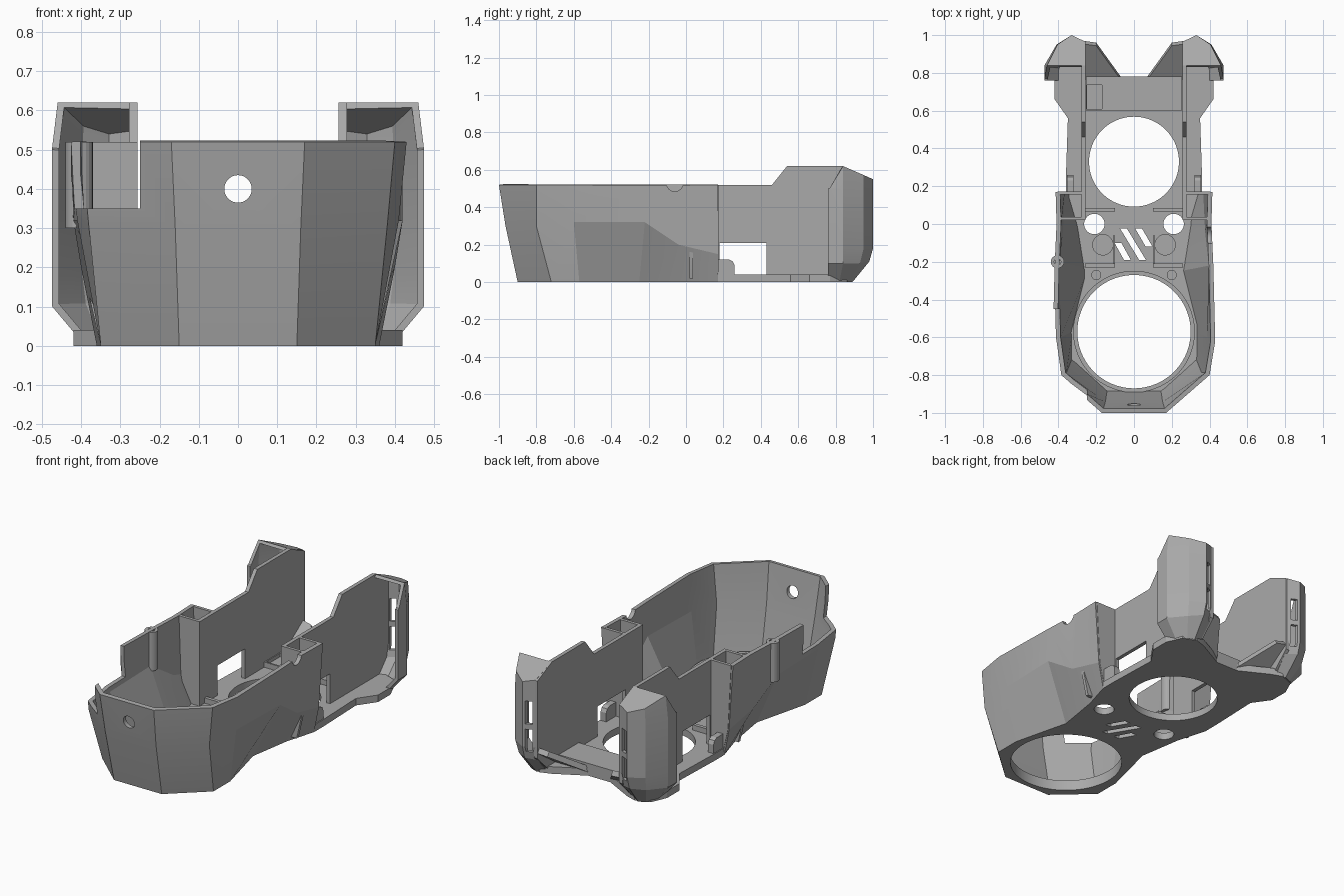
import bpy, bmesh, math
from mathutils import Matrix, Vector

cube = bpy.data.objects.get("Cube")
if cube:
    bpy.data.objects.remove(cube, do_unlink=True)

grey = bpy.data.materials.new("plain grey")
grey.use_nodes = True
grey.diffuse_color = (0.4, 0.4, 0.4, 1)
grey.node_tree.nodes["Principled BSDF"].inputs["Base Color"].default_value = (0.4, 0.4, 0.4, 1)


def add(name, bm):
    me = bpy.data.meshes.new(name)
    bm.to_mesh(me)
    bm.free()
    me.materials.append(grey)
    ob = bpy.data.objects.new(name, me)
    bpy.context.collection.objects.link(ob)
    return ob


def modify(ob, kind, **settings):
    mod = ob.modifiers.new(kind.title(), kind)
    for key, value in settings.items():
        setattr(mod, key, value)
    bpy.context.view_layer.objects.active = ob
    bpy.ops.object.modifier_apply(modifier=mod.name)
    return ob


def mirror(ob):
    return modify(ob, "MIRROR", use_mirror_merge=False)


def prism(name, pts, axis, lo, hi):
    """Extrude a 2D outline along an axis; the outline uses the other two axes in order."""
    bm = bmesh.new()

    def place(p, d):
        c = list(p)
        c.insert("xyz".index(axis), d)
        return bm.verts.new(c)
    a = [place(p, lo) for p in pts]
    b = [place(p, hi) for p in pts]
    bm.faces.new(a)
    bm.faces.new(b[::-1])
    for i in range(len(a)):
        j = (i + 1) % len(a)
        bm.faces.new((a[j], a[i], b[i], b[j]))
    bmesh.ops.recalc_face_normals(bm, faces=bm.faces)
    return add(name, bm)


def box(name, x, y, z):
    return prism(name, [(x[0], y[0]), (x[1], y[0]), (x[1], y[1]), (x[0], y[1])], "z", *z)


def disc(name, centre, r, axis, lo, hi, n=48):
    pts = [(centre[0] + r * math.cos(2 * math.pi * i / n),
            centre[1] + r * math.sin(2 * math.pi * i / n)) for i in range(n)]
    return prism(name, pts, axis, lo, hi)


def cut(ob, *cutters):
    for c in cutters:
        c.hide_render = True
        modify(ob, "BOOLEAN", operation="DIFFERENCE", solver="EXACT", object=c)
        bpy.data.objects.remove(c, do_unlink=True)
    return ob


def sheet(name, rows, inside, thick, caps=()):
    """Loft open rows of points into a skin and thicken it towards a point inside."""
    bm = bmesh.new()
    grid = [[bm.verts.new(p) for p in row] for row in rows]
    for lower, upper in zip(grid, grid[1:]):
        for i in range(len(lower) - 1):
            bm.faces.new((lower[i], lower[i + 1], upper[i + 1], upper[i]))
    for count, extra in caps:
        bm.faces.new(grid[-1][:count] + [bm.verts.new(p) for p in extra])
    bmesh.ops.recalc_face_normals(bm, faces=bm.faces)
    bm.faces.ensure_lookup_table()
    f = bm.faces[0]
    if f.normal.dot(f.calc_center_median() - Vector(inside)) < 0:
        bmesh.ops.reverse_faces(bm, faces=bm.faces)
    return modify(add(name, bm), "SOLIDIFY", thickness=thick, offset=-1, use_even_offset=True)


def both(half):
    """Complete an outline running front to back on the +x side with its mirror image."""
    return [(-p[0], *p[1:]) for p in reversed(half)] + list(half)


# Faceted front shell, with a waist low on the sides
bottom = [(.15, -.9, 0), (.35, -.72, 0), (.35, -.57, 0), (.27, -.25, 0), (.31, 0, 0), (.36, .17, 0)]
middle = [(.16, -.965, .3), (.38, -.8, .3), (.41, -.6, .32), (.42, -.22, .32), (.4, -.04, .2), (.39, .17, .15)]
rim = [(.17, -1, .52), (.4, -.8, .52), (.43, -.62, .52), (.42, -.22, .52), (.41, 0, .52), (.415, .17, .52)]
shell = sheet("front_shell", [both(bottom), both(middle), both(rim)], (0, -.4, .3), .024)
cut(shell,
    disc("front_hole", (0, .4), .035, "y", -1.1, -.8),
    disc("rim_notch", (-.06, .53), .045, "x", .3, .6),
    box("corner_cut", (-.6, -.25), (-1.1, -.45), (.35, .7)))

# Floor plate with its openings
outline = [p[:2] for p in bottom] + [(.36, .26), (.35, .56), (.42, .66), (.42, .77),
                                     (.38, .86), (.3, .89), (.24, .87), (.07, .78)]
floor = prism("floor", both(outline), "z", 0, .04)
cut(floor,
    disc("large_opening", (0, -.57), .3, "z", -.1, .2, 96),
    disc("rear_opening", (0, .33), .238, "z", -.1, .2, 96))
for s in (-1, 1):
    cut(floor,
        disc("screw_hole", (s * .21, 0), .054, "z", -.1, .2),
        disc("countersink", (s * .165, -.11), .054, "z", .03, .2),
        disc("small_hole", (s * .2, -.27), .024, "z", .03, .2))

# Slanted vents in the middle of the floor
for top, low in (((-.055, -.025), (.045, -.19)), ((-.085, -.1), (-.035, -.19)), ((.025, -.025), (.08, -.12))):
    w = .018
    cut(floor, prism("vent", [(top[0] - w, top[1]), (top[0] + w, top[1]),
                              (low[0] + w, low[1]), (low[0] - w, low[1])], "z", -.1, .2))

# Raised lip around the large opening
lip = disc("opening_lip", (0, -.57), .322, "z", .035, .06, 96)
cut(lip, disc("lip_bore", (0, -.57), .3, "z", -.1, .2, 96))

# Low frames over the middle of the floor
for y in (-.22, .075):
    mirror(box("floor_rib", (.1, .26), (y - .01, y + .01), (.03, .07)))
mirror(box("floor_side_rib", (.1, .112), (-.22, -.06), (.03, .06)))

# Rear cross beam with a shallow pocket
beam = box("cross_beam", (-.255, .255), (.6, .78), (.03, .07))
cut(beam, box("beam_pocket", (-.25, -.17), (.61, .735), (.05, .2)))

# Tall inner side walls, each with a low window
wall = [(.02, .03), (.02, .52), (.46, .52), (.54, .62), (.84, .62), (.97, .56),
        (.97, .12), (.88, .03), (.43, .03), (.43, .21), (.18, .21), (.18, .03)]
mirror(prism("side_wall", wall, "x", .256, .278))

# Cross walls closing the back of the front shell
section = [(.26, .02), (.355, .02), (.385, .15), (.405, .52), (.26, .52)]
for name, y in (("shell_back_wall", .155), ("compartment_wall", .02)):
    mirror(prism(name, section, "y", y, y + .018))

# Rounded tabs beside the windows
tab = [(.17, .03), (.26, .03), (.26, .09), (.25, .11), (.23, .12), (.17, .12)]
mirror(prism("window_tab", tab, "x", .32, .355))

# Curved rear pods, open towards the front
pod = sheet("rear_pod", [
    [(.27, .86, 0), (.32, .89, 0), (.36, .875, 0), (.39, .82, 0), (.39, .76, 0)],
    [(.265, .95, .1), (.33, .98, .11), (.4, .93, .1), (.474, .84, .1), (.474, .76, .1)],
    [(.268, .97, .18), (.33, 1, .18), (.41, .95, .18), (.474, .84, .18), (.474, .76, .18)],
    [(.268, .97, .5), (.33, 1, .5), (.41, .95, .5), (.474, .84, .5), (.474, .76, .5)],
    [(.268, .97, .563), (.33, 1, .55), (.405, .95, .572), (.46, .84, .62), (.474, .77, .505)]],
    (.35, .8, .3), .018, caps=[(4, [(.256, .84, .62)])])
for z in (.15, .31):
    cut(pod, box("pod_slot", (.283, .317), (.92, 1.1), (z, z + .13)))
mirror(pod)

# Sloping flaps between the floor and the pods
mirror(sheet("rear_flap", [[(.07, .78, .02), (.26, .78, .02)],
                           [(.2, .96, .14), (.27, .97, .15)]], (.2, .8, .5), .03))

# Small column on the inside of one wall
column = disc("side_column", (-.405, -.2), .035, "z", .3, .52, 24)
cut(column, disc("column_bore", (-.405, -.2), .018, "z", .4, .6, 24))

# Smooth the round parts while keeping the facets crisp
for ob in bpy.context.collection.objects:
    ob.select_set(ob.type == "MESH" and grey.name in ob.data.materials)
bpy.ops.object.shade_smooth_by_angle(angle=math.radians(12))
